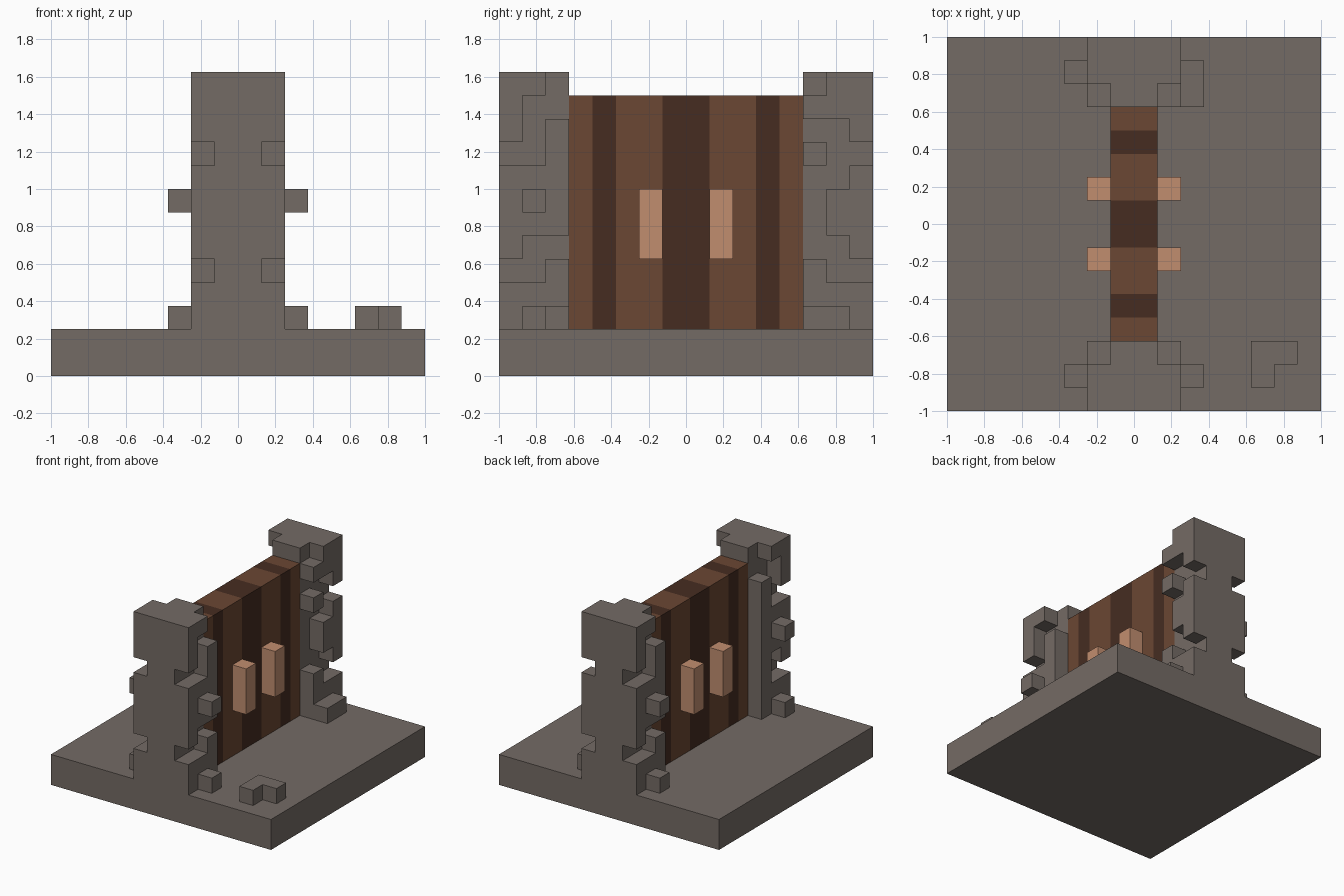
import bpy, bmesh, math
from mathutils import Vector

cube = bpy.data.objects.get("Cube")
if cube:
    bpy.data.objects.remove(cube, do_unlink=True)

U = 0.125  # block size


def material(name, rgb):
    lin = [((c / 255 + 0.055) / 1.055) ** 2.4 for c in rgb] + [1.0]
    m = bpy.data.materials.new(name)
    m.use_nodes = True
    m.diffuse_color = lin
    bsdf = next(n for n in m.node_tree.nodes if n.type == 'BSDF_PRINCIPLED')
    bsdf.inputs["Base Color"].default_value = lin
    bsdf.inputs["Roughness"].default_value = 0.9
    return m


STONE = material("grey_stone", (116, 107, 101))
WOOD = material("brown_wood", (107, 71, 51))
DARK = material("dark_wood", (70, 44, 33))
HANDLE = material("pale_handle", (193, 141, 111))


def finish(name, bm, mat):
    bmesh.ops.recalc_face_normals(bm, faces=bm.faces)
    me = bpy.data.meshes.new(name)
    bm.to_mesh(me)
    bm.free()
    me.materials.append(mat)
    ob = bpy.data.objects.new(name, me)
    bpy.context.collection.objects.link(ob)
    return ob


def box(name, lo, hi, mat):
    """Axis-aligned box between two corners."""
    bm = bmesh.new()
    bmesh.ops.create_cube(bm, size=1)
    lo, hi = Vector(lo), Vector(hi)
    for v in bm.verts:
        v.co = Vector([lo[i] + (v.co[i] + 0.5) * (hi[i] - lo[i]) for i in range(3)])
    return finish(name, bm, mat)


def block_mesh(name, cells, mat):
    """Outer skin of a set of grid cells, with flat areas merged."""
    bm = bmesh.new()
    for cell in cells:
        for axis in range(3):
            for step in (0, 1):
                near = list(cell)
                near[axis] += 2 * step - 1
                if tuple(near) in cells:
                    continue
                a, b = (axis + 1) % 3, (axis + 2) % 3
                quad = []
                for da, db in ((0, 0), (1, 0), (1, 1), (0, 1)):
                    p = list(cell)
                    p[axis] += step
                    p[a] += da
                    p[b] += db
                    quad.append(bm.verts.new(Vector(p) * U))
                bm.faces.new(quad if step else quad[::-1])
    bmesh.ops.remove_doubles(bm, verts=bm.verts, dist=0.001)
    bmesh.ops.dissolve_limit(bm, angle_limit=math.radians(1),
                             verts=bm.verts, edges=bm.edges)
    return finish(name, bm, mat)


# Side relief of the pillars, top row first, outer column to inner column:
# 0 = recessed, 1 = flush, 2 = protruding block
RELIEF_A = "110 100 101 001 111 121 111 100 001 111 121".split()
RELIEF_B = "110 111 100 001 100 110 110 100 001 111 122".split()
RELIEF_C = "110 100 101 001 111 121 111 101 001 111 121".split()


def pillar(name, end, relief_right, relief_left):
    """end is -1 for front, 1 for back; reliefs are for the +x and -x sides."""
    cells = set()
    for row in range(11):
        z = 12 - row
        for col in range(3):
            y = -8 + col if end < 0 else 7 - col
            plus, minus = int(relief_right[row][col]), int(relief_left[row][col])
            cells.update((x, y, z) for x in range(-1 - minus, 1 + plus))
    return block_mesh(name, cells, STONE)


# Stone base and pillars
box("base_slab", (-1, -1, 0), (1, 1, 0.25), STONE)
pillar("front_pillar", -1, RELIEF_A, RELIEF_C)
pillar("back_pillar", 1, RELIEF_B, RELIEF_A)

# Loose rubble on the base
block_mesh("rubble", {(5, -6, 2), (6, -6, 2), (5, -7, 2)}, STONE)

# Door of alternating planks
edges = [-5, -4, -3, -1, 1, 3, 4, 5]
for i, (a, b) in enumerate(zip(edges, edges[1:])):
    box(f"door_plank_{i + 1}", (-U, a * U, 0.25), (U, b * U, 1.5),
        DARK if i % 2 else WOOD)

# Handles on both faces of the door
for sx, side in ((1, "left"), (-1, "right")):
    for y, end in ((-2, "front"), (1, "back")):
        x0, x1 = sorted((sx * U, sx * 2 * U))
        box(f"{side}_{end}_handle", (x0, y * U, 0.625), (x1, (y + 1) * U, 1.0), HANDLE)
